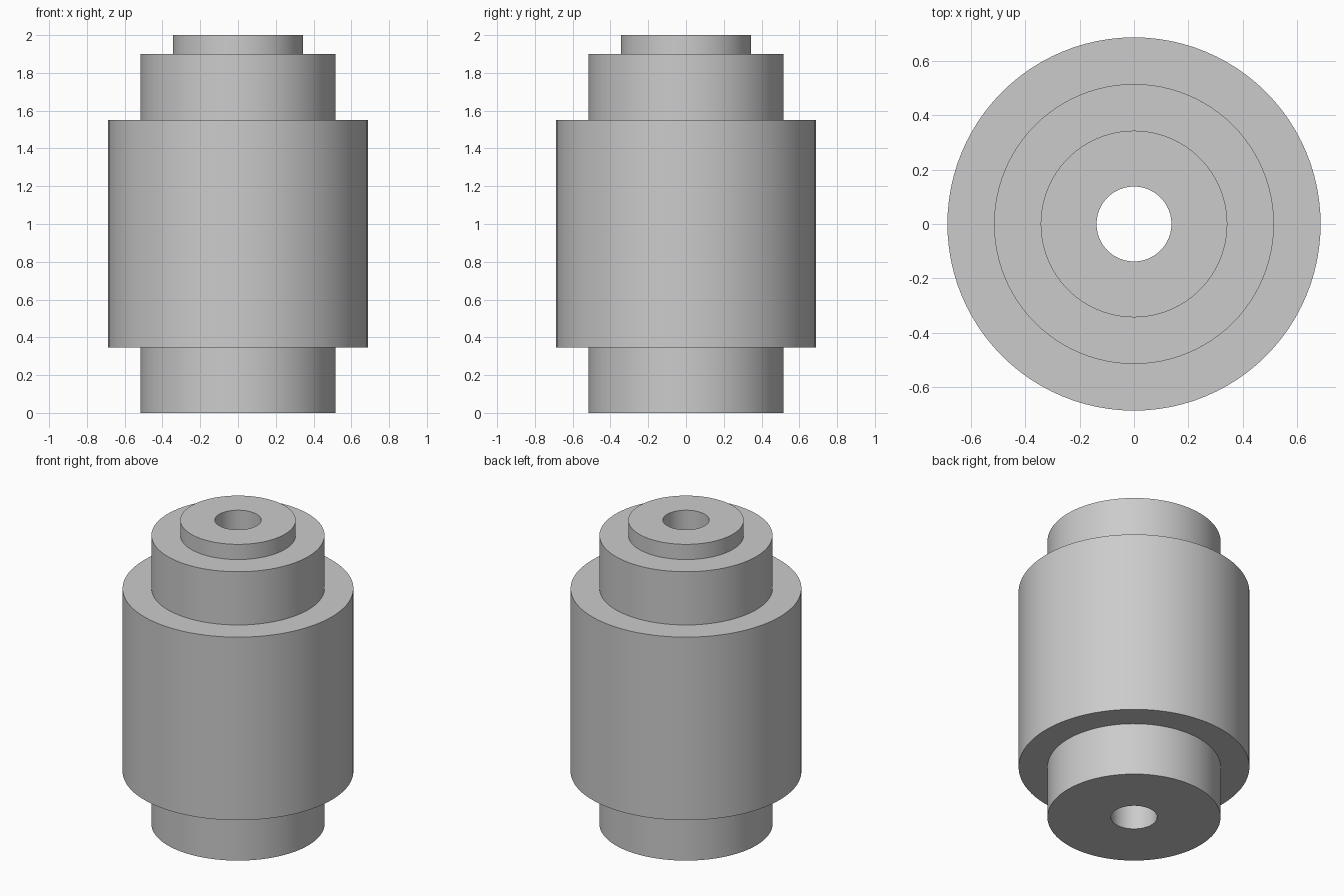
import bpy, bmesh, math

cube = bpy.data.objects.get("Cube")
if cube:
    bpy.data.objects.remove(cube, do_unlink=True)

SEGMENTS = 96
BORE = 0.138

grey = bpy.data.materials.new("plain grey")
grey.use_nodes = True
colour = (0.6, 0.6, 0.6, 1)
grey.diffuse_color = colour
grey.node_tree.nodes["Principled BSDF"].inputs["Base Color"].default_value = colour


def lathe(name, profile):
    """Revolve a closed (radius, height) profile around the z axis."""
    bm = bmesh.new()
    rings = []
    for r, z in profile:
        angles = [math.tau * i / SEGMENTS for i in range(SEGMENTS)]
        rings.append([bm.verts.new((r * math.cos(a), r * math.sin(a), z)) for a in angles])
    for lower, upper in zip(rings, rings[1:] + rings[:1]):
        for i in range(SEGMENTS):
            j = (i + 1) % SEGMENTS
            bm.faces.new((lower[i], lower[j], upper[j], upper[i]))
    bmesh.ops.recalc_face_normals(bm, faces=bm.faces)
    mesh = bpy.data.meshes.new(name)
    bm.to_mesh(mesh)
    bm.free()
    mesh.materials.append(grey)
    obj = bpy.data.objects.new(name, mesh)
    bpy.context.collection.objects.link(obj)
    bpy.ops.object.select_all(action="DESELECT")
    obj.select_set(True)
    bpy.context.view_layer.objects.active = obj
    bpy.ops.object.shade_smooth_by_angle(angle=math.radians(30))
    return obj


# Stepped roller with a bore right through it
lathe("stepped_roller", [
    (BORE, 0), (0.516, 0),             # lower collar
    (0.516, 0.346), (0.688, 0.346),    # main drum
    (0.688, 1.55), (0.516, 1.55),      # upper collar
    (0.516, 1.9), (0.344, 1.9),        # top boss
    (0.344, 2), (BORE, 2),
])
